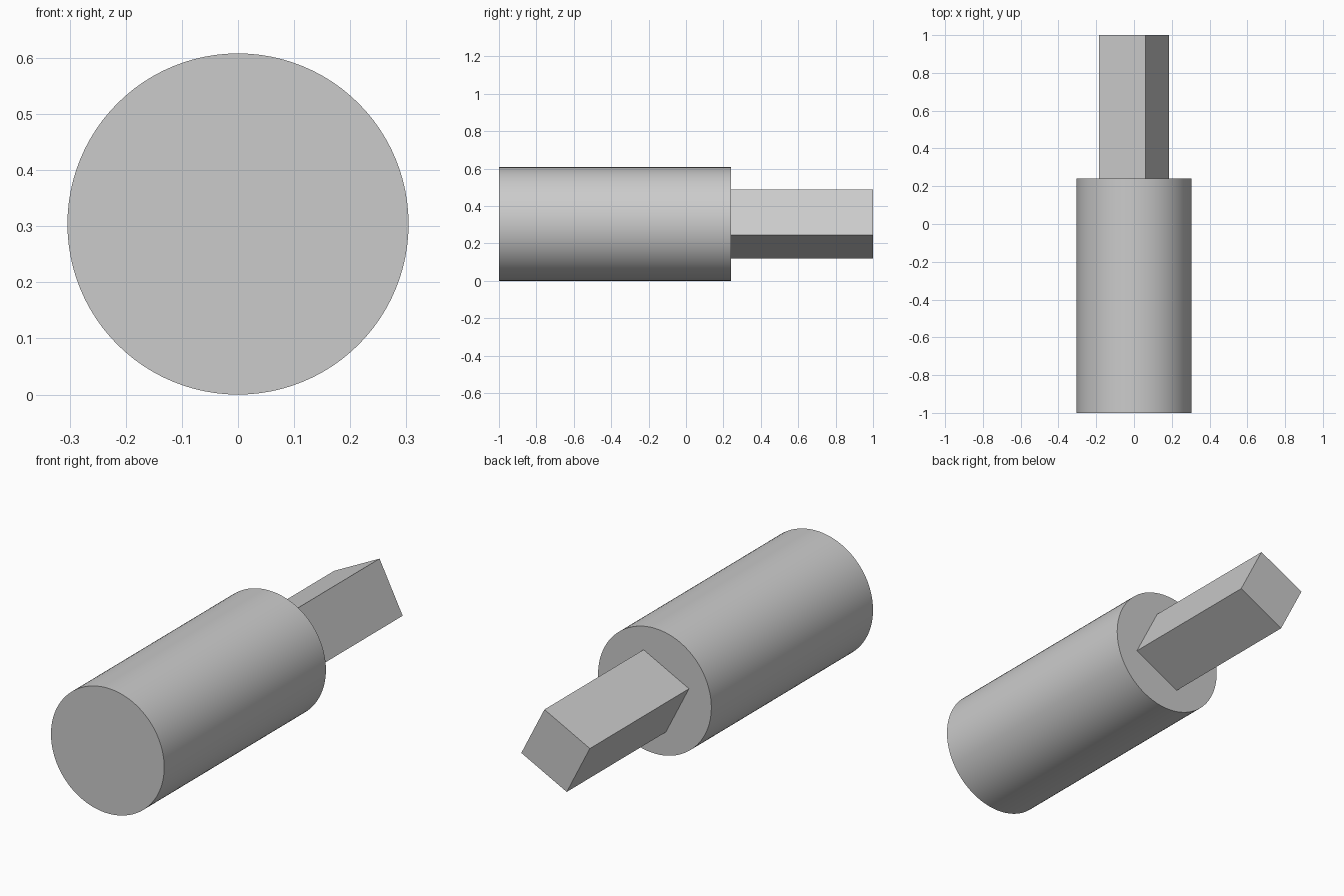
import bpy
import math

cube = bpy.data.objects.get("Cube")
if cube:
    bpy.data.objects.remove(cube, do_unlink=True)

RADIUS = 0.304
SHOULDER = 0.24      # where the round body ends and the square bar begins
BAR_CORNER = 0.1935  # centre to corner of the square section
BAR_TURN = math.radians(72)

grey = bpy.data.materials.new("plain grey")
grey.use_nodes = True
grey.diffuse_color = (0.6, 0.6, 0.6, 1)
grey.node_tree.nodes["Principled BSDF"].inputs["Base Color"].default_value = (0.6, 0.6, 0.6, 1)


def prism(name, sides, radius, y0, y1, turn=0.0):
    """Straight prism along y, with its first corner turned up from +x."""
    bpy.ops.mesh.primitive_cylinder_add(
        vertices=sides, radius=radius, depth=y1 - y0,
        location=(0, (y0 + y1) / 2, RADIUS), rotation=(math.pi / 2, 0, 0))
    obj = bpy.context.object
    obj.name = name
    # Primitive corners start at local +y, which lies along world +z
    spin = turn - math.pi / 2
    for v in obj.data.vertices:
        x, y = v.co.x, v.co.y
        v.co.x = x * math.cos(spin) - y * math.sin(spin)
        v.co.y = x * math.sin(spin) + y * math.cos(spin)
    obj.data.materials.append(grey)
    return obj


# Round body
prism("round_body", 96, RADIUS, -1.0, SHOULDER)
bpy.ops.object.shade_smooth_by_angle(angle=math.radians(30))

# Square bar at the back, starting flush on the shoulder
prism("square_bar", 4, BAR_CORNER, SHOULDER, 1.0, BAR_TURN)
